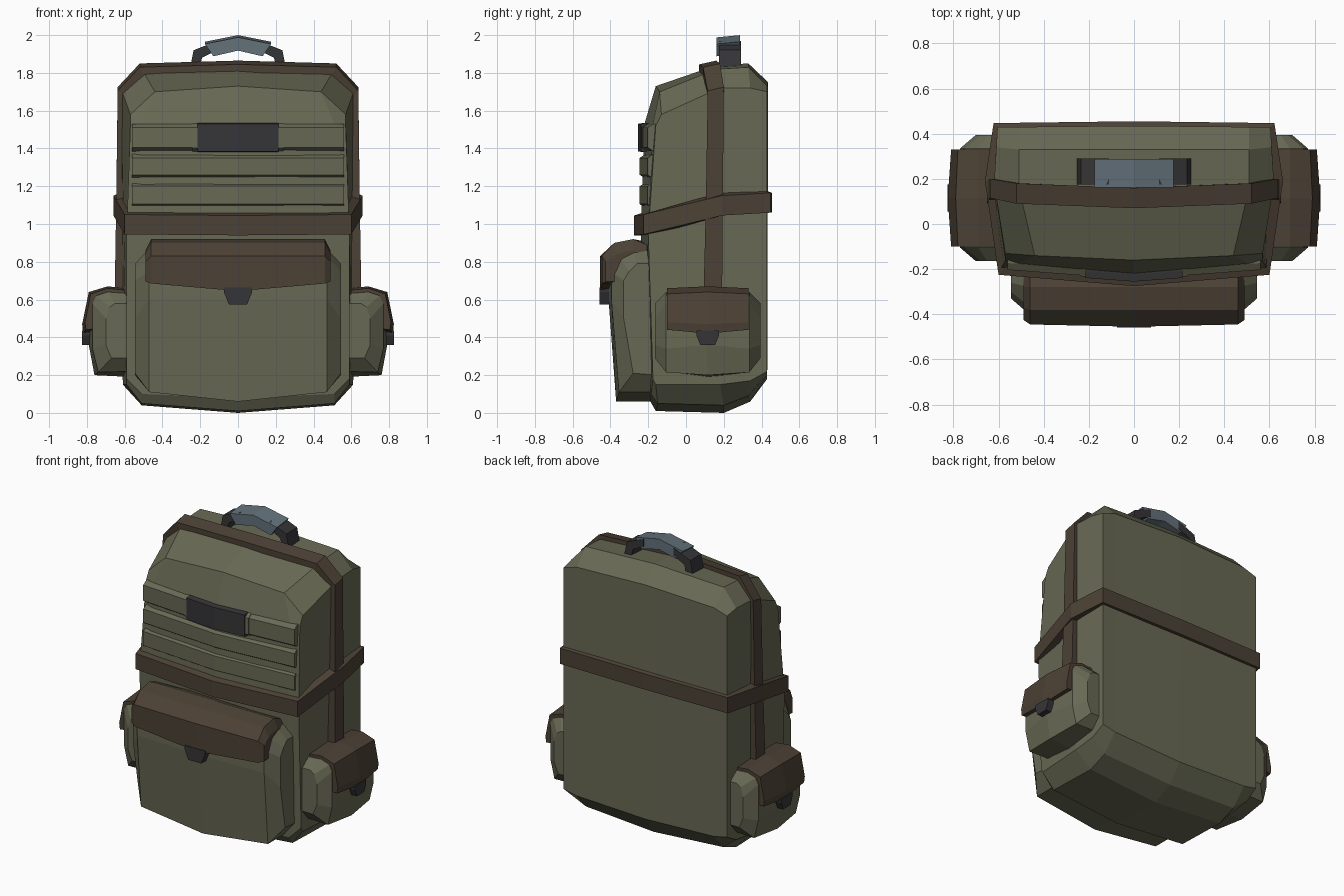
import bpy, bmesh

if "Cube" in bpy.data.objects:
    bpy.data.objects.remove(bpy.data.objects["Cube"])


def material(name, rgb):
    m = bpy.data.materials.new(name)
    m.diffuse_color = (*rgb, 1)
    m.use_nodes = True
    m.node_tree.nodes["Principled BSDF"].inputs["Base Color"].default_value = m.diffuse_color
    return m


GREEN = material("olive_canvas", (0.139, 0.141, 0.089))
BROWN = material("brown_leather", (0.072, 0.053, 0.036))
DARK = material("dark_buckle", (0.036, 0.036, 0.039))
GREY = material("blue_grey_grip", (0.125, 0.165, 0.195))


def loft(name, rings, mat, closed=False, crease=None):
    """Skin a list of equal-length point rings; cap the ends unless closed."""
    bm = bmesh.new()
    vs = [[bm.verts.new(p) for p in r] for r in rings]
    n = len(rings[0])
    pairs = list(zip(vs, vs[1:]))
    if closed:
        pairs.append((vs[-1], vs[0]))
    for a, b in pairs:
        for i in range(n):
            j = (i + 1) % n
            bm.faces.new((a[i], a[j], b[j], b[i]))
    if not closed:
        for r in (vs[0], vs[-1]):
            bm.faces.new(r)
            if crease:
                bmesh.ops.connect_verts(bm, verts=[r[i] for i in crease])
    bmesh.ops.recalc_face_normals(bm, faces=bm.faces)
    me = bpy.data.meshes.new(name)
    bm.to_mesh(me)
    bm.free()
    me.materials.append(mat)
    ob = bpy.data.objects.new(name, me)
    bpy.context.collection.objects.link(ob)
    return ob


def mirrored(half):
    """Extend rings from the centre outwards to both sides of x = 0."""
    return [[(-x, y, z) for x, y, z in r] for r in half[:0:-1]] + half


def at(x, prof):
    return [(x, a, b) for a, b in prof]


# main bag: centre, shoulder and outer side profiles
centre = at(0, [(-.16, .01), (.2, .0), (.34, .06), (.43, .18), (.435, 1.75), (.33, 1.85),
                (.16, 1.84), (-.16, 1.73), (-.22, 1.53), (-.24, .95), (-.2, .08)])
shoulder = at(.51, [(-.15, .05), (.2, .04), (.33, .09), (.43, .2), (.43, 1.73), (.33, 1.83),
                    (.16, 1.82), (-.13, 1.69), (-.175, 1.53), (-.205, .95), (-.185, .1)])
shoulder[7] = (.44, -.14, 1.70)
outer = [(.59, -.16, .15), (.61, .18, .15), (.61, .34, .17), (.605, .43, .22), (.605, .43, 1.70),
         (.61, .34, 1.72), (.62, .18, 1.72), (.57, -.13, 1.58), (.57, -.16, 1.52),
         (.59, -.2, .95), (.59, -.175, .18)]
loft("main_bag", mirrored([centre, shoulder, outer]), GREEN, crease=(1, 6))


# padded slats across the front
def slat(name, x0, z0, z1, out, mat, b=.02):
    def prof(x):
        s = .075 * x - out
        return at(x, [(-.14, z0), (-.215 + s, z0), (-.245 + s, z0 + b),
                      (-.245 + s, z1 - b), (-.215 + s, z1), (-.14, z1)])
    return loft(name, mirrored([prof(0), prof(x0)]), mat)


for i, (z0, z1) in enumerate([(1.385, 1.53), (1.24, 1.37), (1.085, 1.22)]):
    slat(f"front_slat_{i + 1}", .56, z0, z1, 0, GREEN)
slat("name_plate_backing", .24, 1.382, 1.532, .004, GREEN)
slat("name_plate", .215, 1.38, 1.535, .01, DARK, .005)


# belt around the bag, higher at the back
def belt_ring(x, y, z, dx, dy):
    return [(x, y, z), (x, y, z + .105), (x - dx, y + dy, z + .125), (x - dx, y + dy, z)]


belt_half = [belt_ring(0, -.275, .94, 0, .06), belt_ring(.6, -.225, .945, .05, .06),
             belt_ring(.66, .19, 1.045, .06, 0), belt_ring(.622, .447, 1.06, .05, -.05),
             belt_ring(0, .455, 1.06, 0, -.05)]
left = [[(-x, y, z) for x, y, z in r] for r in belt_half[3:0:-1]]
loft("belt", belt_half + left, BROWN, closed=True)


# strap over the top and down both sides
def strap_ring(x, y0, y1, z, dx, dz):
    t = .02 if dz else 0
    return [(x, y0, z - t), (x, y1, z), (x - dx, y1, z - dz), (x - dx, y0, z - dz - t)]


loft("top_strap", mirrored([
    strap_ring(0, .07, .16, 1.865, 0, .06), strap_ring(.52, .09, .18, 1.85, .03, .06),
    strap_ring(.637, .115, .2, 1.725, .06, .03), strap_ring(.645, .105, .195, 1.1, .06, 0),
    strap_ring(.655, .09, .19, .5, .08, 0)]), BROWN)


# pockets are described by (u across, d outward, z) and placed by a mapping
def part(name, place, stations, mat):
    rings = mirrored([at(u, p) for u, p in stations])
    return loft(name, [[place(*p) for p in r] for r in rings], mat)


def front(u, d, z):
    return (u, -d, z)


part("front_pocket", front, [
    (0, [(.15, .06), (.37, .06), (.41, .6), (.41, .75), (.36, .85), (.28, .89), (.15, .88)]),
    (.47, [(.15, .11), (.355, .11), (.395, .6), (.395, .75), (.36, .83), (.28, .87), (.15, .86)]),
    (.545, [(.15, .2), (.28, .21), (.33, .5), (.33, .7), (.3, .75), (.26, .79), (.15, .79)])],
    GREEN)
part("front_pocket_flap", front, [
    (0, [(.3, .67), (.455, .645), (.455, .83), (.38, .9), (.28, .92), (.18, .9)]),
    (.46, [(.3, .69), (.445, .685), (.445, .83), (.38, .9), (.28, .92), (.18, .88)]),
    (.49, [(.3, .7), (.425, .695), (.425, .8), (.37, .84), (.28, .86), (.18, .82)])], BROWN)


def buckle(name, place, d, z0, z1, w):
    ring = [(-w, z1), (-w, z1 - .025), (-w * .65, z0), (w * .65, z0), (w, z1 - .025), (w, z1)]
    loft(name, [[place(u, q, z) for u, z in ring] for q in (d - .06, d)], DARK)


buckle("front_buckle", front, .458, .575, .665, .075)

# side pockets with flaps and buckles
for side, s in (("right", 1), ("left", -1)):
    def place(u, d, z, s=s):
        return (s * d, u + .115, z)
    full = [(.56, .19), (.76, .2), (.79, .36), (.79, .58), (.76, .63), (.69, .655), (.56, .64)]
    edge = [(.56, .22), (.74, .215), (.77, .34), (.77, .58), (.75, .62), (.69, .64), (.56, .63)]
    end = [(.56, .29), (.67, .29), (.7, .36), (.7, .5), (.68, .56), (.65, .58), (.56, .58)]
    part(f"{side}_pocket", place, [(0, full), (.22, edge), (.28, end)], GREEN)
    flap = [(.62, .45), (.82, .42), (.825, .47), (.79, .64), (.69, .67), (.6, .66)]
    flap_end = [(.62, .46), (.805, .44), (.81, .48), (.78, .63), (.69, .66), (.6, .65)]
    part(f"{side}_pocket_flap", place, [(0, flap), (.215, flap_end)], BROWN)
    buckle(f"{side}_buckle", place, .827, .36, .435, .06)


# carry handle: dark posts and a grey arched grip
def bar(name, path, y0, y1, mat, tilt=0):
    rings = [[(a, y0, b - tilt), (a, y1, b), (c, y1, d), (c, y0, d - tilt)] for a, b, c, d in path]
    return loft(name, rings, mat)


for side, s in (("right", 1), ("left", -1)):
    bar(f"{side}_handle_post", [(s * a, b, s * c, d) for a, b, c, d in
        [(.255, 1.82, .205, 1.82), (.235, 1.92, .19, 1.88), (.11, 1.97, .11, 1.92)]],
        .175, .29, DARK)
bar("handle_grip", [(-.175, 1.965, -.13, 1.9), (0, 2.0, 0, 1.93), (.175, 1.965, .13, 1.9)],
    .162, .287, GREY, .012)
